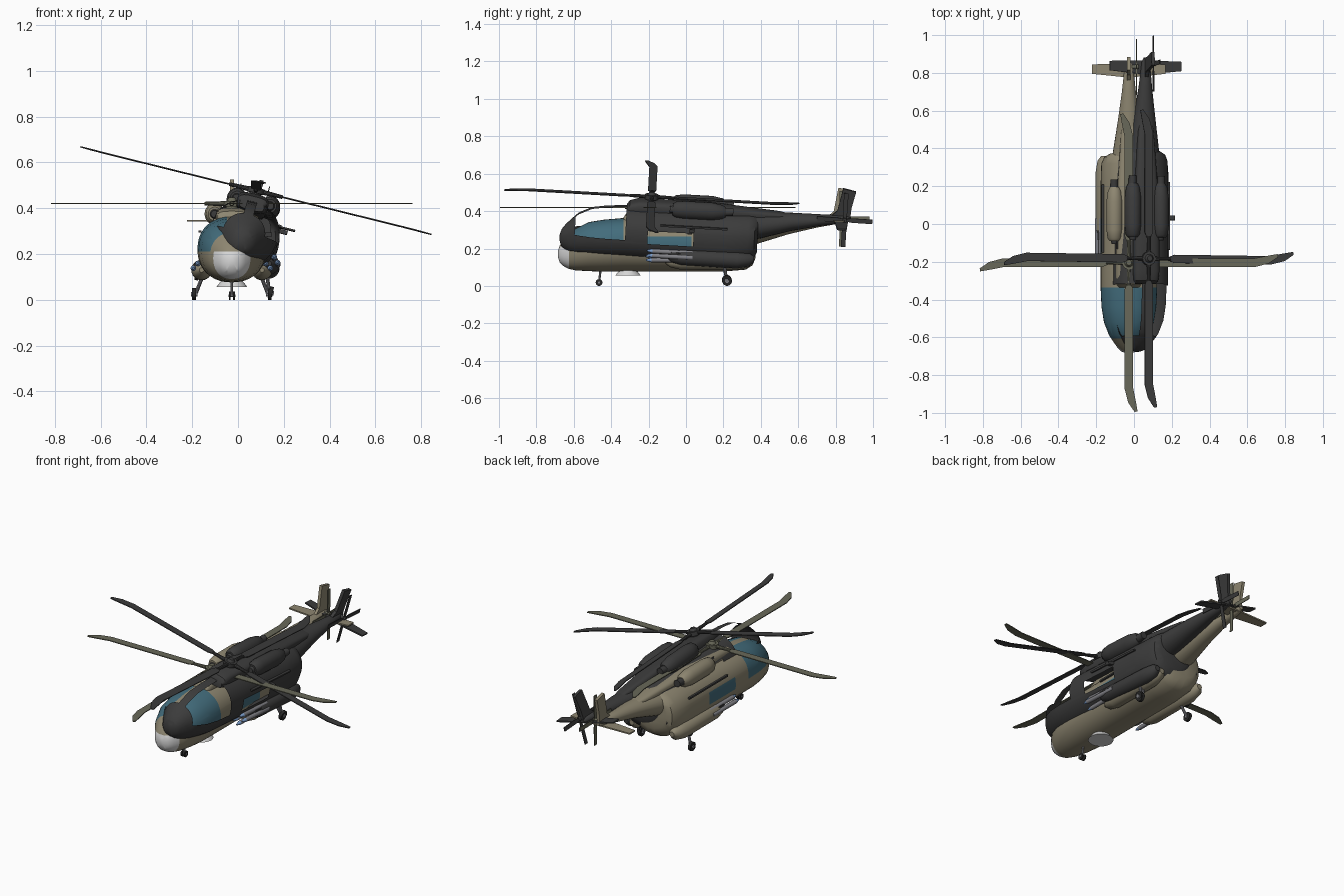
import bpy, bmesh, math
from mathutils import Matrix, Vector

if "Cube" in bpy.data.objects:
    bpy.data.objects.remove(bpy.data.objects["Cube"])


def material(name, rgb):
    m = bpy.data.materials.new(name)
    m.diffuse_color = (*rgb, 1)
    m.use_nodes = True
    m.node_tree.nodes["Principled BSDF"].inputs["Base Color"].default_value = m.diffuse_color
    return m


KHAKI = material("khaki_paint", (0.27, 0.24, 0.165))
DARK = material("charcoal_paint", (0.045, 0.045, 0.045))
OLIVE = material("olive_blade", (0.14, 0.14, 0.10))
GLASS = material("teal_glass", (0.055, 0.15, 0.20))
WHITE = material("pale_grey", (0.68, 0.68, 0.68))
BLUE = material("blue_tip", (0.20, 0.34, 0.60))
STEEL = material("steel", (0.22, 0.22, 0.24))
BLACK = material("black_rubber", (0.02, 0.02, 0.02))


def finish(name, bm, M, *mats):
    bmesh.ops.recalc_face_normals(bm, faces=bm.faces[:])
    bm.transform(M)
    me = bpy.data.meshes.new(name)
    bm.to_mesh(me)
    bm.free()
    for m in mats:
        me.materials.append(m)
    ob = bpy.data.objects.new(name, me)
    bpy.context.collection.objects.link(ob)
    return ob


def loft(bm, sections, x=0, n=24, power=1.0):
    """Skin oval rings (y, z centre, half width, half height) along y."""
    def bend(v):
        return math.copysign(abs(v) ** power, v)
    rings = []
    for y, z, w, h in sections:
        angles = [2 * math.pi * i / n for i in range(n)]
        rings.append([bm.verts.new((x + w * bend(math.cos(a)), y, z + h * bend(math.sin(a))))
                      for a in angles])
    for a, b in zip(rings, rings[1:]):
        for i in range(n):
            j = (i + 1) % n
            bm.faces.new((a[i], a[j], b[j], b[i]))
    bm.faces.new(rings[0])
    bm.faces.new(rings[-1][::-1])


def rod(bm, a, b, r1, r2=None, n=16):
    """Cylinder or cone between two points."""
    a, b = Vector(a), Vector(b)
    d = b - a
    mat = Matrix.Translation((a + b) / 2) @ d.to_track_quat('Z', 'Y').to_matrix().to_4x4()
    bmesh.ops.create_cone(bm, cap_ends=True, segments=n, radius1=r1,
                          radius2=r1 if r2 is None else r2, depth=d.length, matrix=mat)


def plate(bm, pts, thick):
    """Thin prism from an outline, thickened both ways along a vector."""
    t = Vector(thick) / 2
    lo = [bm.verts.new(Vector(p) - t) for p in pts]
    hi = [bm.verts.new(Vector(p) + t) for p in pts]
    bm.faces.new(lo)
    bm.faces.new(hi[::-1])
    for i in range(len(pts)):
        j = (i + 1) % len(pts)
        bm.faces.new((lo[i], lo[j], hi[j], hi[i]))


def box(bm, c, s):
    bmesh.ops.create_cube(bm, size=1, matrix=Matrix.Translation(c) @ Matrix.Diagonal((*s, 1)))


BLADE = [(.03, -.009), (.11, -.010), (.14, -.022), (.67, -.022), (.74, -.004), (.79, .030),
         (.787, .046), (.73, .036), (.66, .022), (.14, .022), (.11, .010), (.03, .009)]


def helicopter(tag, paint, blade_mat, nose_mat, disc_mat, M, glazed):
    def done(part, bm, *mats):
        return finish(tag + "_" + part, bm, M, *mats)

    # Fuselage, cut along the window lines; the dark shell has open windows
    bm = bmesh.new()
    loft(bm, [(-.685, .17, .012, .015), (-.675, .17, .04, .045), (-.655, .174, .06, .068),
              (-.63, .18, .078, .088), (-.59, .195, .105, .112), (-.52, .21, .132, .131),
              (-.44, .215, .145, .139), (-.335, .22, .15, .143), (.2, .22, .15, .143),
              (.32, .225, .146, .138), (.355, .235, .13, .125), (.372, .25, .10, .10)],
         n=40, power=.9)
    cuts = [('z', .195), ('z', .21), ('z', .265), ('x', .022), ('x', -.022),
            ('y', -.605), ('y', -.625), ('y', -.215), ('y', .03)]
    for axis, v in cuts:
        no = Vector([float(axis == k) for k in 'xyz'])
        bmesh.ops.bisect_plane(bm, geom=bm.verts[:] + bm.edges[:] + bm.faces[:],
                               dist=1e-5, plane_co=no * v, plane_no=no)
    panes = []
    for f in bm.faces:
        x, y, z = f.calc_center_median()
        canopy = -.605 < y < -.335 and z > .21 and abs(x) > .022
        cabin = -.215 < y < .03 and .195 < z < .265
        if canopy or cabin:
            f.material_index = 1
            panes.append(f)
        elif y < -.625 and z < .21:
            f.material_index = 2
    if not glazed:
        bmesh.ops.delete(bm, geom=panes, context='FACES')
    done("fuselage", bm, paint, GLASS, nose_mat)

    # Tail boom
    bm = bmesh.new()
    loft(bm, [(.22, .285, .10, .078), (.38, .295, .085, .07), (.55, .325, .058, .048),
              (.70, .343, .037, .031), (.84, .357, .022, .02), (.865, .358, .012, .01)])
    done("tail_boom", bm, paint)

    # Roof deck and rear spine
    bm = bmesh.new()
    loft(bm, [(-.335, .345, .055, .02), (-.32, .355, .065, .032), (-.27, .36, .07, .042),
              (.10, .36, .068, .042), (.28, .355, .055, .035), (.48, .35, .042, .026),
              (.58, .345, .02, .015)], n=24, power=.6)
    done("roof_deck", bm, paint)

    # Engine nacelles with dark intakes and exhausts
    bm, ends = bmesh.new(), bmesh.new()
    for s in (-1, 1):
        loft(bm, [(-.09, .375, .028, .03), (-.075, .375, .038, .042), (-.03, .375, .044, .048),
                  (.12, .375, .044, .048), (.175, .375, .036, .038), (.195, .375, .025, .026)],
             x=s * .075)
        loft(ends, [(.18, .375, .022, .022), (.235, .38, .020, .020)], x=s * .078, n=16)
        loft(ends, [(-.105, .375, .016, .016), (-.085, .375, .022, .022)], x=s * .075, n=16)
    done("engine_nacelles", bm, paint)
    done("engine_ends", ends, DARK)

    # Side sponsons
    bm = bmesh.new()
    for s in (-1, 1):
        loft(bm, [(-.11, .13, .01, .01), (-.085, .13, .032, .03), (-.03, .13, .045, .043),
                  (.27, .13, .045, .045), (.335, .135, .034, .035), (.36, .14, .015, .015)],
             x=s * .132)
    done("sponsons", bm, paint)

    # Store pods with blue tips
    bm, tips, rails = bmesh.new(), bmesh.new(), bmesh.new()
    for s in (-1, 1):
        for x, z in ((.168, .138), (.148, .158)):
            rod(bm, (s * x, -.185, z), (s * x, .03, z), .012)
            rod(tips, (s * x, -.185, z), (s * x, -.215, z), .012, .004)
        box(rails, (s * .139, .03, .298), (.012, .36, .010))
        box(rails, (s * .15, -.06, .15), (.03, .05, .02))
    box(rails, (.155, .02, .285), (.04, .025, .018))
    done("store_pods", bm, STEEL)
    done("pod_tips", tips, BLUE)
    done("door_rails", rails, DARK)

    # Belly radome disc
    bm = bmesh.new()
    rod(bm, (0, -.31, .085), (0, -.31, .055), .045, .068, n=32)
    done("belly_disc", bm, disc_mat)

    # Landing gear
    legs, tyres = bmesh.new(), bmesh.new()
    for s in (-1, 1):
        rod(legs, (s * .125, .20, .11), (s * .158, .22, .025), .008, n=10)
        rod(legs, (s * .15, .22, .025), (s * .178, .22, .025), .010, n=12)
        rod(tyres, (s * .157, .22, .026), (s * .173, .22, .026), .026, n=20)
        rod(tyres, (s * .005, -.465, .018), (s * .013, -.465, .018), .018, n=20)
    rod(legs, (0, -.455, .10), (0, -.465, .018), .006, n=10)
    rod(legs, (-.015, -.465, .018), (.015, -.465, .018), .006, n=10)
    done("gear_legs", legs, STEEL)
    done("wheels", tyres, BLACK)

    # Main rotor: mast, hub and four swept-tip blades
    hub = Vector((0, -.205, .42))
    bm, blades = bmesh.new(), bmesh.new()
    rod(bm, hub + Vector((0, 0, -.06)), hub, .025)
    rod(bm, hub + Vector((0, 0, -.012)), hub + Vector((0, 0, .012)), .036, n=20)
    rod(bm, hub + Vector((0, 0, .01)), hub + Vector((0, 0, .026)), .024, .014)
    for k in range(4):
        a = k * math.pi / 2
        d, p = Vector((math.cos(a), math.sin(a), 0)), Vector((-math.sin(a), math.cos(a), 0))
        rod(bm, hub + d * .03, hub + d * .12, .011, .008, n=10)
        plate(blades, [hub + d * r + p * t for r, t in BLADE], (0, 0, .005))
    done("rotor_hub", bm, blade_mat)
    done("rotor_blades", blades, blade_mat)

    # Tail fin and stabilizer
    bm = bmesh.new()
    plate(bm, [(0, .745, .36), (0, .79, .40), (0, .815, .525), (0, .885, .51),
               (0, .865, .42), (0, .86, .35)], (.018, 0, 0))
    for s in (-1, 1):
        plate(bm, [(0, .775, .345), (s * .195, .795, .345), (s * .195, .845, .345),
                   (0, .85, .345)], (0, 0, .008))
    done("tail_fin_and_stabilizer", bm, paint)

    # Tail rotor
    bm = bmesh.new()
    c = Vector((.04, .832, .36))
    rod(bm, (0, c.y, c.z), c + Vector((.01, 0, 0)), .012)
    for k in range(4):
        a = k * math.pi / 2
        d, p = Vector((0, math.cos(a), math.sin(a))), Vector((0, -math.sin(a), math.cos(a)))
        outline = [(0, -.006), (.04, -.012), (.148, -.013), (.148, .011), (.04, .012), (0, .006)]
        plate(bm, [c + d * r + p * t for r, t in outline], (.004, 0, 0))
    done("tail_rotor", bm, blade_mat)


# Upright khaki machine
helicopter("khaki", KHAKI, OLIVE, WHITE, WHITE, Matrix.Translation((-.027, 0, 0)), True)

# Banked charcoal machine overlapping it, posed about its rotor hub
bank = Matrix.Rotation(math.radians(-3.2), 4, 'X') @ Matrix.Rotation(math.radians(13.9), 4, 'Y')
pose = Matrix.Translation((.078, -.183, .477)) @ bank @ Matrix.Translation((0, .205, -.42))
helicopter("charcoal", DARK, DARK, DARK, DARK, pose, False)

# Smooth shading with sharp edges kept
for ob in bpy.context.scene.objects:
    ob.select_set(True)
    bpy.context.view_layer.objects.active = ob
bpy.ops.object.shade_smooth_by_angle(angle=math.radians(35))
